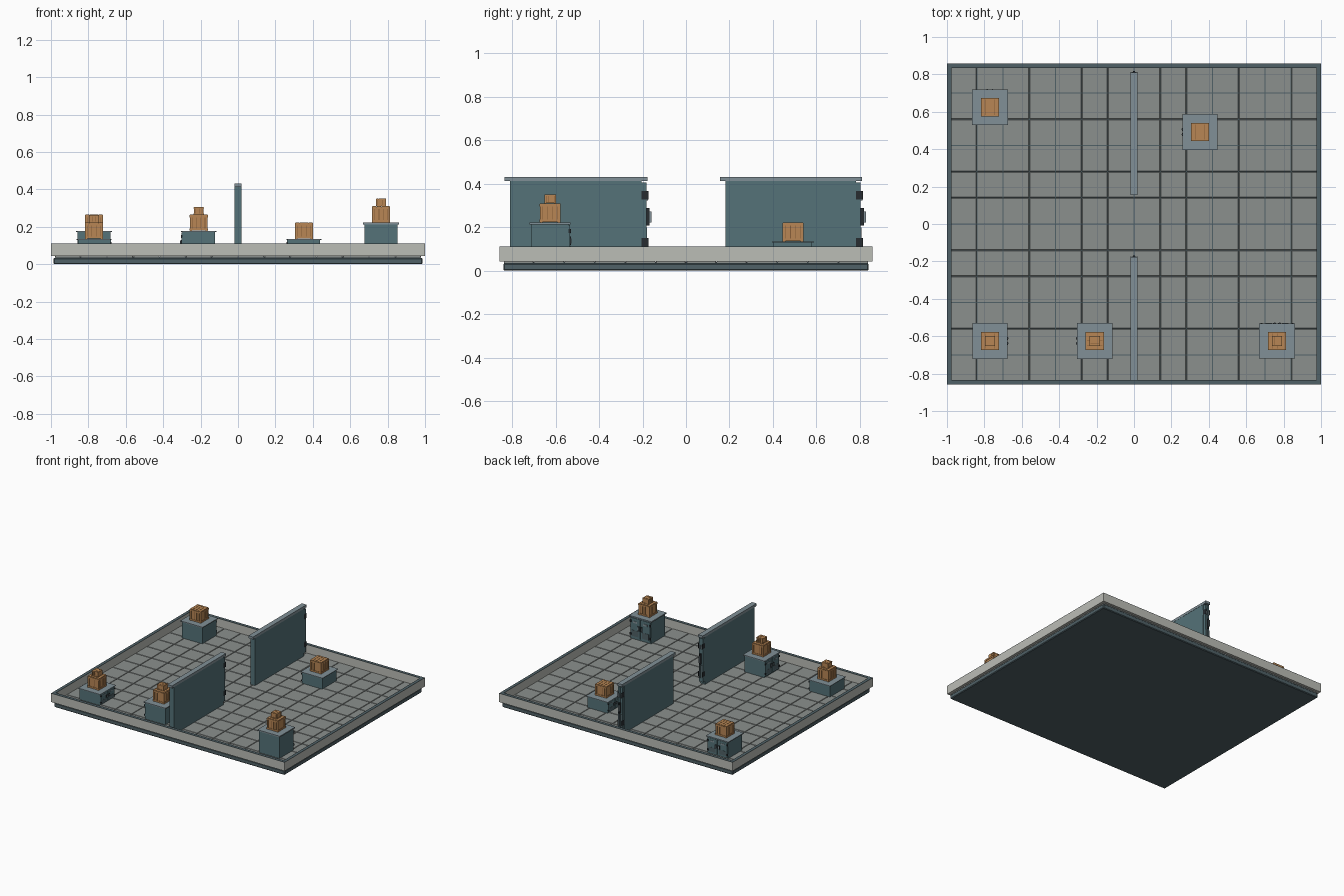
import bpy, bmesh, math
from mathutils import Matrix, Vector

if "Cube" in bpy.data.objects:
    bpy.data.objects.remove(bpy.data.objects["Cube"])


def material(name, rgb):
    m = bpy.data.materials.new(name)
    m.diffuse_color = (*rgb, 1)
    m.use_nodes = True
    m.node_tree.nodes["Principled BSDF"].inputs["Base Color"].default_value = m.diffuse_color
    return m


MATS = [material("slate", (0.08, 0.12, 0.135)), material("teal", (0.09, 0.17, 0.19)),
        material("counter_grey", (0.22, 0.28, 0.31)), material("tile_grey", (0.26, 0.28, 0.27)),
        material("rim_light", (0.50, 0.51, 0.47)), material("wood", (0.48, 0.24, 0.09)),
        material("wood_dark", (0.24, 0.11, 0.04)), material("black_metal", (0.02, 0.025, 0.03))]
SLATE, TEAL, GREY, TILE, LIGHT, WOOD, DWOOD, BLACK = range(8)


def build(name, parts, matrix=Matrix(), bevel=0):
    """Join boxes given as (x0, x1, y0, y1, z0, z1, material) into one object."""
    bm = bmesh.new()
    for x0, x1, y0, y1, z0, z1, mat in parts:
        c = Vector((x0 + x1, y0 + y1, z0 + z1)) / 2
        m = matrix @ Matrix.Translation(c) @ Matrix.Diagonal((x1 - x0, y1 - y0, z1 - z0, 1))
        verts = bmesh.ops.create_cube(bm, size=1, matrix=m)["verts"]
        for f in {f for v in verts for f in v.link_faces}:
            f.material_index = mat
    mesh = bpy.data.meshes.new(name)
    bm.to_mesh(mesh)
    bm.free()
    for m in MATS:
        mesh.materials.append(m)
    ob = bpy.data.objects.new(name, mesh)
    bpy.context.collection.objects.link(ob)
    if bevel:
        mod = ob.modifiers.new("bevel", "BEVEL")
        mod.width, mod.segments = bevel, 1
    return ob


def placed(x, y, z, w, d, h, turn=0):
    return (Matrix.Translation((x, y, z)) @ Matrix.Rotation(math.radians(turn), 4, "Z")
            @ Matrix.Diagonal((w, d, h, 1)))


FLOOR = 0.045

# base slab and tiled floor
build("base_slab", [(-0.987, 0.987, -0.84, 0.84, 0, 0.034, SLATE)], bevel=0.005)
build("floor_bed", [(-0.977, 0.977, -0.837, 0.837, 0.03, 0.04, SLATE)])
P = 0.14
build("floor_tiles", [((i - 7) * P + 0.002, (i - 6) * P - 0.002, (j - 6) * P + 0.002,
                       (j - 5) * P - 0.002, 0.035, FLOOR, TILE)
                      for i in range(14) for j in range(12)], bevel=0.0015)

# rim around the floor with a dark strip on top
rim = []
for s in (-1, 1):
    for z0, z1, mat in ((0.043, 0.109, LIGHT), (0.109, 0.111, SLATE)):
        xa, xb = sorted((s * 0.976, s * 1.0))
        ya, yb = sorted((s * 0.834, s * 0.858))
        rim += [(xa, xb, -0.858, 0.858, z0, z1, mat), (-0.976, 0.976, ya, yb, z0, z1, mat)]
build("rim", rim)


# cabinet of unit size with its doors towards +y; also stretched into the dividing walls
def cabinet(name, x, y, w, d, top, turn=0):
    parts = [(-0.5, 0.5, -0.5, 0.5, 0.95, 1, GREY),
             (-0.46, 0.46, -0.46, 0.455, 0, 0.95, TEAL)]
    for s in (-1, 1):
        def side(a, b, *rest):
            parts.append((*sorted((s * a, s * b)), *rest))
        side(0.015, 0.44, 0.455, 0.49, 0.06, 0.93, TEAL)        # door leaf
        side(0.08, 0.38, 0.49, 0.496, 0.14, 0.40, SLATE)        # lower panel
        side(0.14, 0.32, 0.49, 0.502, 0.72, 0.80, GREY)         # upper plate
        side(0.03, 0.11, 0.49, 0.513, 0.42, 0.63, BLACK)        # handle plate
        side(0.05, 0.09, 0.513, 0.527, 0.46, 0.59, GREY)        # handle
        for z in (0.22, 0.78):
            side(0.40, 0.46, 0.455, 0.505, z - 0.05, z + 0.05, BLACK)   # hinges
    build(name, parts, placed(x, y, FLOOR, w, d, top - FLOOR, turn))


# wooden crate of unit size: dark core, corner posts, battens and planks
def crate(name, x, y, z, w, h, turn=0):
    parts = [(-0.44, 0.44, -0.44, 0.44, 0.02, 0.95, DWOOD)]
    for sx in (-1, 1):
        for sy in (-1, 1):
            parts.append((*sorted((sx * 0.36, sx * 0.49)), *sorted((sy * 0.36, sy * 0.49)),
                          0, 0.97, WOOD))
    for s in (-1, 1):
        a, b = sorted((s * 0.42, s * 0.5))
        for z0, z1 in ((0.02, 0.15), (0.83, 0.96)):
            parts += [(-0.5, 0.5, a, b, z0, z1, WOOD), (a, b, -0.5, 0.5, z0, z1, WOOD)]
        c, e = sorted((s * 0.42, s * 0.47))
        for k in (-0.23, 0, 0.23):
            parts += [(k - 0.1, k + 0.1, c, e, 0.1, 0.9, WOOD),
                      (c, e, k - 0.1, k + 0.1, 0.1, 0.9, WOOD)]
    for k in (-0.36, -0.12, 0.12, 0.36):
        parts.append((k - 0.11, k + 0.11, -0.48, 0.48, 0.94, 1, WOOD))
    build(name, parts, placed(x, y, z, w, w, h, turn))


# dividing walls with a doorway gap between them
cabinet("wall_front", 0, -0.506, 0.04, 0.66, 0.432)
cabinet("wall_back", 0, 0.483, 0.04, 0.655, 0.432)

# five cabinets: x, y, top height, facing turn, number of crates, crate turn
for i, (x, y, top, turn, count, ct) in enumerate((
        (-0.77, 0.624, 0.178, 0, 1, 0), (-0.77, -0.625, 0.135, -90, 2, 0),
        (-0.21, -0.625, 0.178, 90, 2, 90), (0.765, -0.625, 0.222, 0, 2, 0),
        (0.353, 0.492, 0.135, 90, 1, 0)), 1):
    cabinet(f"cabinet_{i}", x, y, 0.192, 0.188, top, turn)
    crate(f"crate_{i}", x, y, top, 0.097, 0.088, ct)
    if count == 2:
        crate(f"small_crate_{i}", x, y, top + 0.088, 0.054, 0.04, ct)
